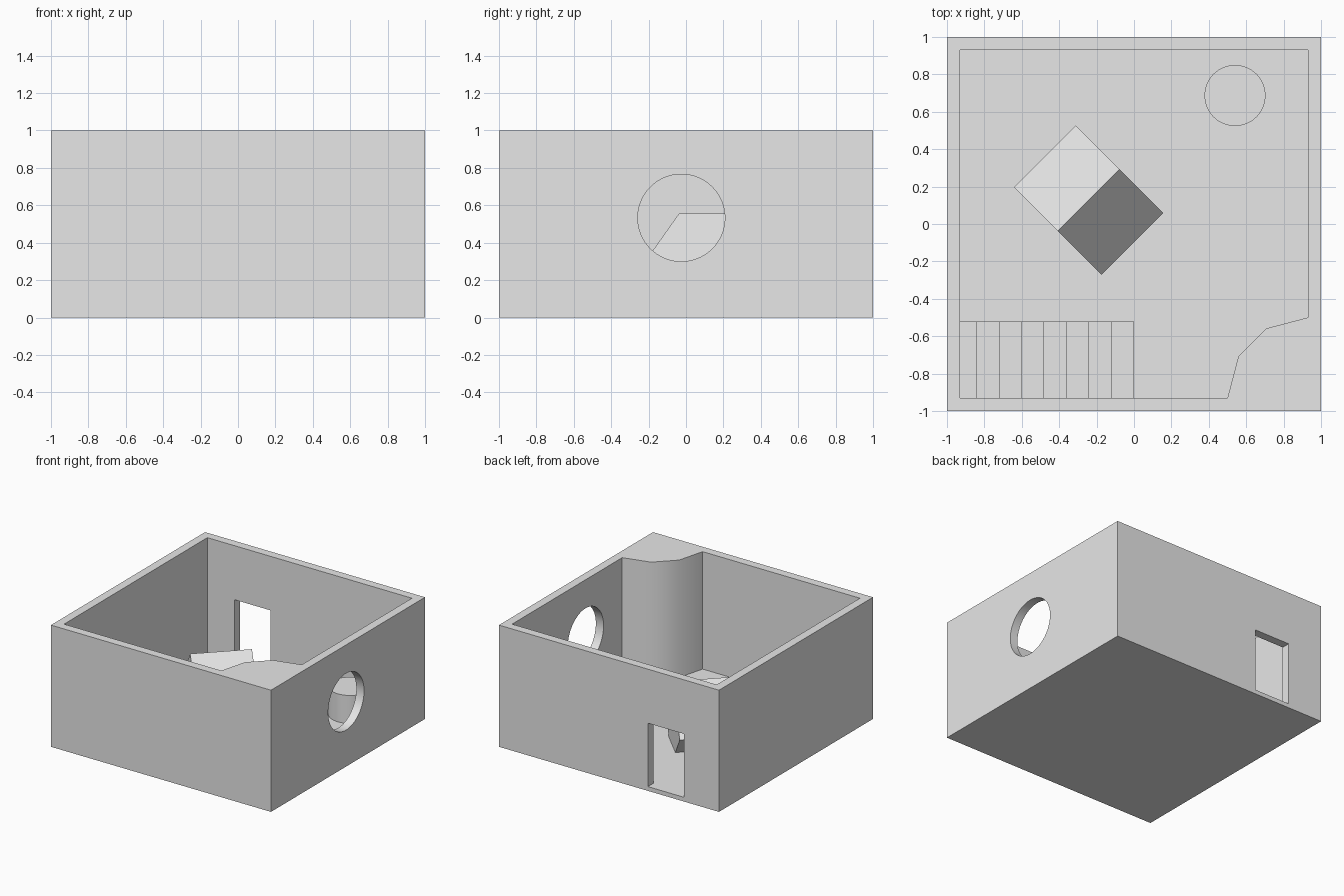
import bpy, bmesh, math
from mathutils import Matrix

if "Cube" in bpy.data.objects:
    bpy.data.objects.remove(bpy.data.objects["Cube"])

gray = bpy.data.materials.new("light_gray")
gray.diffuse_color = (0.8, 0.8, 0.8, 1)
gray.use_nodes = True
gray.node_tree.nodes["Principled BSDF"].inputs["Base Color"].default_value = gray.diffuse_color

IN = 0.93       # inner face of the walls
FLOOR = 0.035   # floor level


def add_object(name, bm):
    bmesh.ops.recalc_face_normals(bm, faces=bm.faces)
    me = bpy.data.meshes.new(name)
    bm.to_mesh(me)
    bm.free()
    me.materials.append(gray)
    ob = bpy.data.objects.new(name, me)
    bpy.context.collection.objects.link(ob)
    return ob


def prism(name, pts, vec):
    """Extrude a closed outline of 3D points along vec."""
    bm = bmesh.new()
    face = bm.faces.new([bm.verts.new(p) for p in pts])
    ext = bmesh.ops.extrude_face_region(bm, geom=[face])["geom"]
    bmesh.ops.translate(bm, vec=vec, verts=[v for v in ext if isinstance(v, bmesh.types.BMVert)])
    return add_object(name, bm)


def box(name, lo, hi):
    pts = [(lo[0], lo[1], lo[2]), (hi[0], lo[1], lo[2]), (hi[0], hi[1], lo[2]), (lo[0], hi[1], lo[2])]
    return prism(name, pts, (0, 0, hi[2] - lo[2]))


def cylinder(name, radius, depth, matrix, sides=64):
    bm = bmesh.new()
    bmesh.ops.create_cone(bm, cap_ends=True, segments=sides, radius1=radius,
                          radius2=radius, depth=depth, matrix=matrix)
    return add_object(name, bm)


def smooth(ob, degrees=35):
    bpy.ops.object.select_all(action='DESELECT')
    ob.select_set(True)
    bpy.context.view_layer.objects.active = ob
    bpy.ops.object.shade_smooth_by_angle(angle=math.radians(degrees))


# Room shell: block minus a cavity whose outline leaves a rounded corner column
room = box("room_shell", (-1, -1, 0), (1, 1, 1))
outline = [(-IN, -IN), (0.5, -IN), (0.558, -0.708), (0.708, -0.558), (IN, -0.5), (IN, IN), (-IN, IN)]
cavity = prism("cavity_cutter", [(x, y, FLOOR) for x, y in outline], (0, 0, 1.2))
door = box("door_cutter", (-0.682, 0.8, FLOOR), (-0.354, 1.1, 0.556))
window = cylinder("window_cutter", 0.233, 0.4,
                  Matrix.Translation((1, -0.025, 0.533)) @ Matrix.Rotation(math.pi / 2, 4, 'Y'))

cutters = [cavity, door, window]
for cutter in cutters:
    mod = room.modifiers.new(cutter.name, 'BOOLEAN')
    mod.operation = 'DIFFERENCE'
    mod.solver = 'EXACT'
    mod.object = cutter
bpy.context.view_layer.update()
shell = bpy.data.meshes.new_from_object(room.evaluated_get(bpy.context.evaluated_depsgraph_get()))
room.modifiers.clear()
room.data = shell
for cutter in cutters:
    bpy.data.objects.remove(cutter)
smooth(room)

# Staircase rising towards the left wall
RUN, RISE, STEPS = 0.12, 0.07, 8
profile = [(0, FLOOR)]
for i in range(STEPS):
    z = FLOOR + RISE * (i + 1)
    profile += [(-RUN * i, z), (max(-RUN * (i + 1), -IN), z)]
profile[-1] = (-IN, profile[-1][1])
profile.append((-IN, FLOOR))
prism("staircase", [(x, -IN, z) for x, z in profile], (0, 0.41, 0))

# Tilted cube, balanced on an edge and sunk into the floor
bm = bmesh.new()
bmesh.ops.create_cube(bm, size=0.467, matrix=Matrix.Translation((-0.243, 0.127, 0.225))
                      @ Matrix.Rotation(math.pi / 4, 4, 'Z') @ Matrix.Rotation(math.pi / 4, 4, 'X'))
bmesh.ops.bisect_plane(bm, geom=bm.verts[:] + bm.edges[:] + bm.faces[:],
                       plane_co=(0, 0, FLOOR), plane_no=(0, 0, 1), clear_inner=True)
bmesh.ops.holes_fill(bm, edges=[e for e in bm.edges if e.is_boundary])
add_object("tilted_cube", bm)

# Low round pedestal
TOP = 0.265
pedestal = cylinder("round_pedestal", 0.163, TOP - FLOOR,
                    Matrix.Translation((0.54, 0.687, (TOP + FLOOR) / 2)))
smooth(pedestal)
